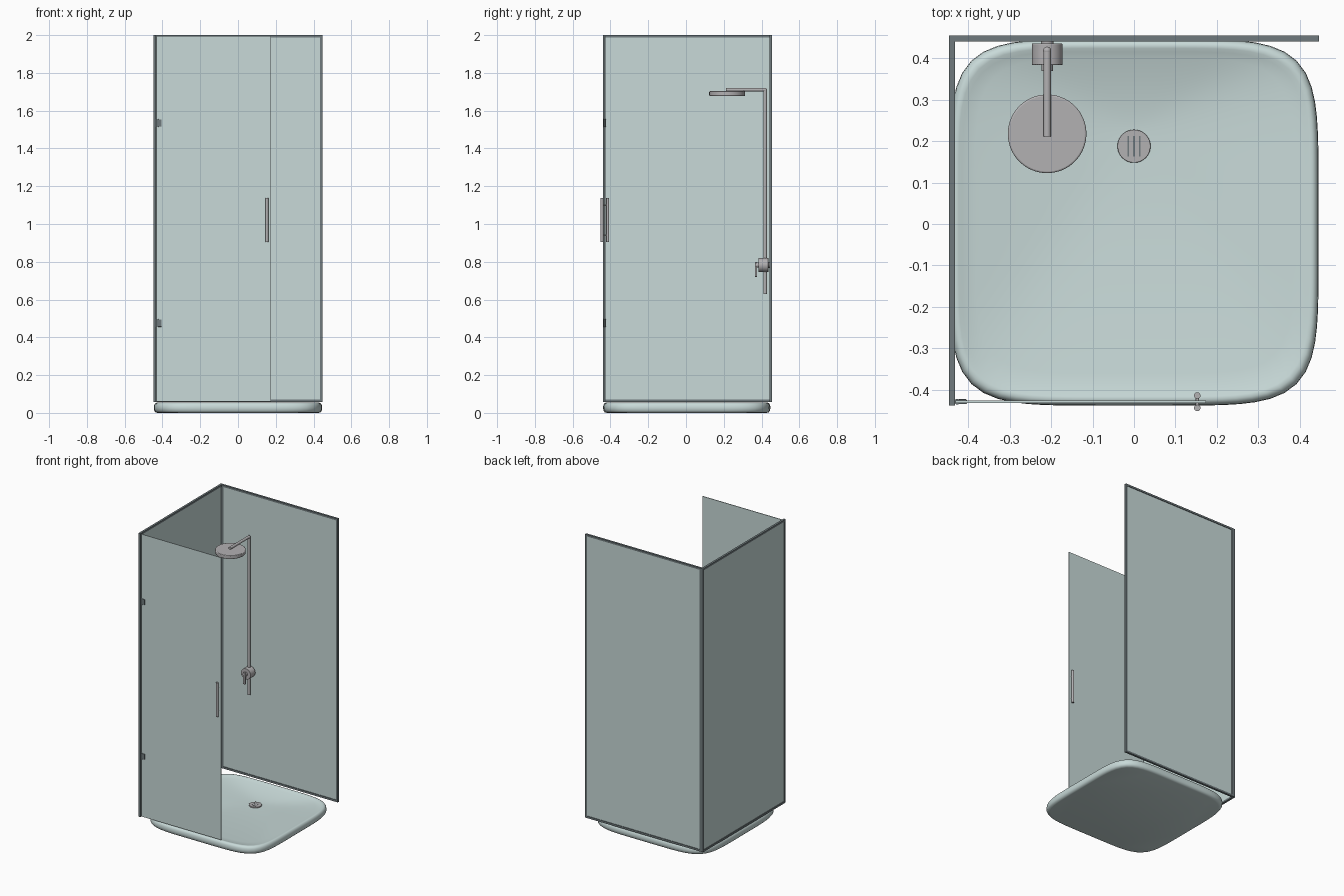
import bpy, bmesh, math
from mathutils import Vector

cube = bpy.data.objects.get("Cube")
if cube:
    bpy.data.objects.remove(cube, do_unlink=True)


def material(name, rgb):
    m = bpy.data.materials.new(name)
    m.use_nodes = True
    m.diffuse_color = (*rgb, 1)
    m.node_tree.nodes["Principled BSDF"].inputs["Base Color"].default_value = (*rgb, 1)
    return m


AQUA = material("pale_aqua", (0.58, 0.70, 0.69))
DARK = material("dark_grey_frame", (0.16, 0.195, 0.205))
STEEL = material("brushed_steel", (0.45, 0.44, 0.45))


def finish(name, bm, mat, smooth=False):
    bmesh.ops.recalc_face_normals(bm, faces=bm.faces)
    mesh = bpy.data.meshes.new(name)
    bm.to_mesh(mesh)
    bm.free()
    mesh.materials.append(mat)
    ob = bpy.data.objects.new(name, mesh)
    bpy.context.collection.objects.link(ob)
    if smooth:
        bpy.ops.object.select_all(action='DESELECT')
        ob.select_set(True)
        bpy.context.view_layer.objects.active = ob
        bpy.ops.object.shade_smooth_by_angle(angle=math.radians(40))
    return ob


def add_box(bm, lo, hi):
    verts = bmesh.ops.create_cube(bm, size=1)["verts"]
    for v in verts:
        v.co = Vector([l + (c + 0.5) * (h - l) for l, h, c in zip(lo, hi, v.co)])


def box(name, lo, hi, mat, bevel=0):
    bm = bmesh.new()
    add_box(bm, lo, hi)
    ob = finish(name, bm, mat)
    if bevel:
        mod = ob.modifiers.new("soft_edges", 'BEVEL')
        mod.width, mod.segments = bevel, 2
    return ob


def rod(name, a, b, radius, mat, sides=24, bevel=0):
    a, b = Vector(a), Vector(b)
    bm = bmesh.new()
    bmesh.ops.create_cone(bm, cap_ends=True, segments=sides, radius1=radius,
                          radius2=radius, depth=(b - a).length)
    turn = (b - a).to_track_quat('Z', 'Y')
    for v in bm.verts:
        v.co = turn @ v.co + (a + b) / 2
    ob = finish(name, bm, mat, smooth=True)
    if bevel:
        mod = ob.modifiers.new("soft_edges", 'BEVEL')
        mod.width, mod.segments, mod.limit_method = bevel, 3, 'ANGLE'
    return ob


# Shower tray: rounded-square rings blending into a bowl that falls to the drain
DRAIN_Y = 0.188
SIDES = 96


def tray_ring(bm, t, scale, z):
    power = 5.5 + (2 - 5.5) * t ** 2
    cy = 0.004 + (DRAIN_Y - 0.004) * t
    ring = []
    for i in range(SIDES):
        a = math.tau * i / SIDES
        c, s = math.cos(a), math.sin(a)
        r = (abs(c) ** power + abs(s) ** power) ** (-1 / power)
        ring.append(bm.verts.new((0.446 * scale * r * c, cy + 0.443 * scale * r * s, z)))
    return ring


bm = bmesh.new()
shell = [(0.955, 0), (0.98, 0.003), (0.995, 0.012), (1, 0.025), (0.997, 0.04),
         (0.985, 0.05), (0.968, 0.054), (0.95, 0.053), (0.93, 0.049)]
rings = [tray_ring(bm, 0, s, z) for s, z in shell]
STEPS = 12
for k in range(1, STEPS + 1):
    t = k / STEPS
    rings.append(tray_ring(bm, t, 0.93 + (0.08 - 0.93) * t, 0.014 + 0.035 * (1 - t) ** 1.6))
for low, high in zip(rings, rings[1:]):
    for i in range(SIDES):
        j = (i + 1) % SIDES
        bm.faces.new((low[i], low[j], high[j], high[i]))
bm.faces.new(rings[0])
bm.faces.new(rings[-1])
finish("shower_tray", bm, AQUA, smooth=True)

# Drain cover with three slots
rod("drain_cover", (0, DRAIN_Y, 0.008), (0, DRAIN_Y, 0.021), 0.04, STEEL, 40, 0.002)
bm = bmesh.new()
for x in (-0.014, 0, 0.014):
    add_box(bm, (x - 0.002, DRAIN_Y - 0.025, 0.019), (x + 0.002, DRAIN_Y + 0.025, 0.0215))
finish("drain_slots", bm, DARK)

# Framed fixed panels: one along the back, one along the right side
BASE, TOP, BAR = 0.057, 2.0, 0.013


def framed_panel(name, axis, start, end, near, far):
    def place(u, w, z):
        return (u, w, z) if axis == 'X' else (w, u, z)
    bm = bmesh.new()
    for u0, u1, z0, z1 in ((start, start + BAR, BASE, TOP), (end - BAR, end, BASE, TOP),
                           (start + BAR, end - BAR, BASE, BASE + BAR),
                           (start + BAR, end - BAR, TOP - BAR, TOP)):
        add_box(bm, place(u0, near, z0), place(u1, far, z1))
    finish(name + "_frame", bm, DARK)
    mid = (near + far) / 2
    box(name + "_glass", place(start + BAR / 2, mid - 0.003, BASE + BAR / 2),
        place(end - BAR / 2, mid + 0.003, TOP - BAR / 2), AQUA)


framed_panel("back_panel", 'X', -0.433, 0.447, 0.441, 0.455)
framed_panel("side_panel", 'Y', -0.439, 0.455, -0.4475, -0.433)

# Hinged glass door
DOOR_Y = -0.4295
box("door_glass", (-0.431, DOOR_Y - 0.0025, 0.06), (0.174, DOOR_Y + 0.0025, 1.995), AQUA)
for label, z in (("lower", 0.475), ("upper", 1.535)):
    box(label + "_hinge_leaf", (-0.425, DOOR_Y - 0.006, z - 0.019),
        (-0.404, DOOR_Y + 0.006, z + 0.019), DARK, 0.002)
    rod(label + "_hinge_pin", (-0.427, DOOR_Y, z - 0.021), (-0.427, DOOR_Y, z + 0.021),
        0.007, DARK, 16)

# Door handle: a bar on each face joined by two pins
for label, side in (("outer", -1), ("inner", 1)):
    y = DOOR_Y + side * 0.015
    rod(label + "_door_handle", (0.153, y, 0.905), (0.153, y, 1.138), 0.0078, STEEL)
for label, z in (("lower", 0.94), ("upper", 1.10)):
    rod(label + "_handle_pin", (0.153, DOOR_Y - 0.015, z), (0.153, DOOR_Y + 0.015, z),
        0.004, STEEL, 12)

# Rain shower: riser, arm, elbow and round head
X, RISER_Y, ARM_Z = -0.21, 0.419, 1.711
rod("riser_pipe", (X, RISER_Y, 0.63), (X, RISER_Y, ARM_Z), 0.0095, STEEL)
rod("shower_arm", (X, RISER_Y, ARM_Z), (X, 0.212, ARM_Z), 0.0092, STEEL)
bm = bmesh.new()
bmesh.ops.create_uvsphere(bm, u_segments=20, v_segments=12, radius=0.0096)
elbow = finish("pipe_elbow", bm, STEEL, smooth=True)
elbow.location = (X, RISER_Y, ARM_Z)
rod("shower_head", (X, 0.218, 1.678), (X, 0.218, 1.703), 0.095, STEEL, 64, 0.004)

# Mixer valve on the riser with a hanging lever
VALVE_Z = 0.783
rod("mixer_valve", (X, 0.384, VALVE_Z), (X, 0.436, VALVE_Z), 0.037, STEEL, 40, 0.002)
rod("valve_wall_stub", (X, 0.43, VALVE_Z), (X, 0.446, VALVE_Z), 0.015, STEEL)
rod("lever_hub", (X, 0.37, VALVE_Z), (X, 0.386, VALVE_Z), 0.014, STEEL)
box("mixer_lever", (X - 0.009, 0.364, 0.72), (X + 0.009, 0.377, 0.80), STEEL, 0.003)
